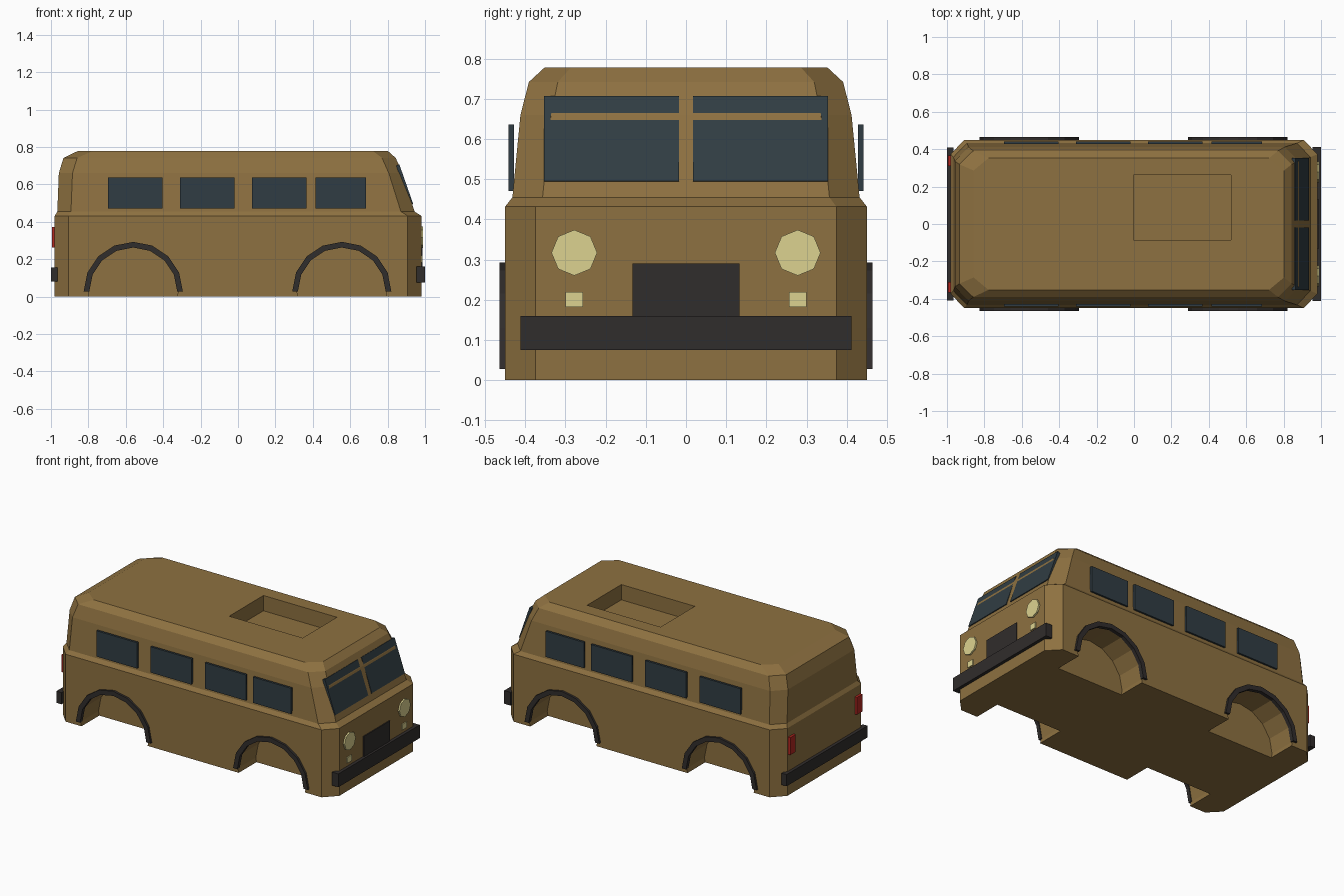
import bpy, bmesh, math

if "Cube" in bpy.data.objects:
    bpy.data.objects.remove(bpy.data.objects["Cube"])


def material(name, rgb):
    m = bpy.data.materials.new(name)
    m.diffuse_color = (*rgb, 1)
    m.use_nodes = True
    m.node_tree.nodes["Principled BSDF"].inputs["Base Color"].default_value = m.diffuse_color
    return m


PAINT = material("tan_paint", (0.27, 0.165, 0.052))
GLASS = material("dark_glass", (0.03, 0.046, 0.056))
BLACK = material("black_trim", (0.03, 0.026, 0.025))
LAMP = material("cream_lamp", (0.72, 0.65, 0.28))
RED = material("red_lamp", (0.45, 0.02, 0.015))


def loft(name, rings, mat):
    """Skin a stack of equal-length rings and cap both ends."""
    bm = bmesh.new()
    loops = [[bm.verts.new(p) for p in ring] for ring in rings]
    n = len(loops[0])
    for a, b in zip(loops, loops[1:]):
        for i in range(n):
            j = (i + 1) % n
            bm.faces.new((a[i], a[j], b[j], b[i]))
    bm.faces.new(loops[0])
    bm.faces.new(loops[-1])
    bmesh.ops.recalc_face_normals(bm, faces=bm.faces)
    me = bpy.data.meshes.new(name)
    bm.to_mesh(me)
    bm.free()
    me.materials.append(mat)
    ob = bpy.data.objects.new(name, me)
    bpy.context.collection.objects.link(ob)
    return ob


def box(name, x, y, z, mat):
    ring = lambda h: [(x[0], y[0], h), (x[1], y[0], h), (x[1], y[1], h), (x[0], y[1], h)]
    return loft(name, [ring(z[0]), ring(z[1])], mat)


def prism_y(name, pts, y0, y1, mat):
    """Extrude an xz profile along y."""
    return loft(name, [[(x, y, z) for x, z in pts] for y in (y0, y1)], mat)


def arc(cx, cz, r, steps, total):
    return [(cx + r * math.cos(total * i / steps), cz + r * math.sin(total * i / steps))
            for i in range(steps + 1)]


def cut(target, cutter):
    cutter.hide_render = True
    mod = target.modifiers.new("cut", 'BOOLEAN')
    mod.operation = 'DIFFERENCE'
    mod.solver = 'EXACT'
    mod.object = cutter
    bpy.context.view_layer.objects.active = target
    bpy.ops.object.modifier_apply(modifier=mod.name)
    bpy.data.objects.remove(cutter)


# Body shell: chamfered rectangles (z, rear x, front x, half width, chamfer x, chamfer y)
levels = [(0.0, -0.98, 0.98, 0.45, 0.073, 0.076),
          (0.432, -0.98, 0.98, 0.45, 0.073, 0.076),
          (0.455, -0.966, 0.944, 0.432, 0.073, 0.075),
          (0.66, -0.958, 0.8795, 0.412, 0.073, 0.076),
          (0.742, -0.933, 0.843, 0.391, 0.073, 0.072),
          (0.778, -0.858, 0.802, 0.352, 0.08, 0.066)]
rings = []
for z, r, f, w, cx, cy in levels:
    rings.append([(f, -w + cy, z), (f, w - cy, z), (f - cx, w, z), (r + cx, w, z),
                  (r, w - cy, z), (r, -w + cy, z), (r + cx, -w, z), (f - cx, -w, z)])
body = loft("body_shell", rings, PAINT)

# Roof hatch recess
cut(body, box("hatch_cutter", (-0.003, 0.518), (-0.085, 0.262), (0.68, 0.9), PAINT))

# Wheel wells and arch trims
for end, cx in (("rear", -0.56), ("front", 0.555)):
    for side, s in (("right", -1), ("left", 1)):
        cut(body, prism_y("well_cutter", arc(cx, 0.028, 0.24, 16, math.tau)[:-1],
                          s * 0.27, s * 0.6, PAINT))
        trim = arc(cx, 0.028, 0.265, 8, math.pi) + arc(cx, 0.028, 0.235, 8, math.pi)[::-1]
        prism_y(f"{end}_{side}_arch_trim", trim, s * 0.44, s * 0.464, BLACK)

# Side windows
for side, s in (("right", -1), ("left", 1)):
    for i, span in enumerate([(-0.695, -0.405), (-0.31, -0.02), (0.075, 0.365), (0.415, 0.685)]):
        box(f"{side}_window_{i + 1}", span, sorted((s * 0.428, s * 0.442)), (0.471, 0.636), GLASS)

# Split windshield, leaning back with the front panel
pane = [(0.9365, 0.496), (0.8626, 0.707), (0.846, 0.701), (0.920, 0.490)]
for side, s in (("right", -1), ("left", 1)):
    prism_y(f"{side}_windshield", pane, s * 0.018, s * 0.353, GLASS)

# Bumpers and grille
box("front_bumper", (0.955, 1.0), (-0.412, 0.412), (0.075, 0.16), BLACK)
box("rear_bumper", (-1.0, -0.965), (-0.41, 0.41), (0.08, 0.155), BLACK)
box("grille", (0.97, 0.986), (-0.133, 0.133), (0.14, 0.29), BLACK)

# Lamps
for side, s in (("right", -1), ("left", 1)):
    disc = arc(s * 0.278, 0.317, 0.057, 8, math.tau)[:-1]
    loft(f"{side}_headlight", [[(x, y, z) for y, z in disc] for x in (0.97, 0.99)], LAMP)
    box(f"{side}_marker_lamp", (0.97, 0.987), sorted((s * 0.256, s * 0.3)), (0.182, 0.219), LAMP)
    box(f"{side}_tail_lamp", (-0.995, -0.97), sorted((s * 0.31, s * 0.365)), (0.262, 0.373), RED)
